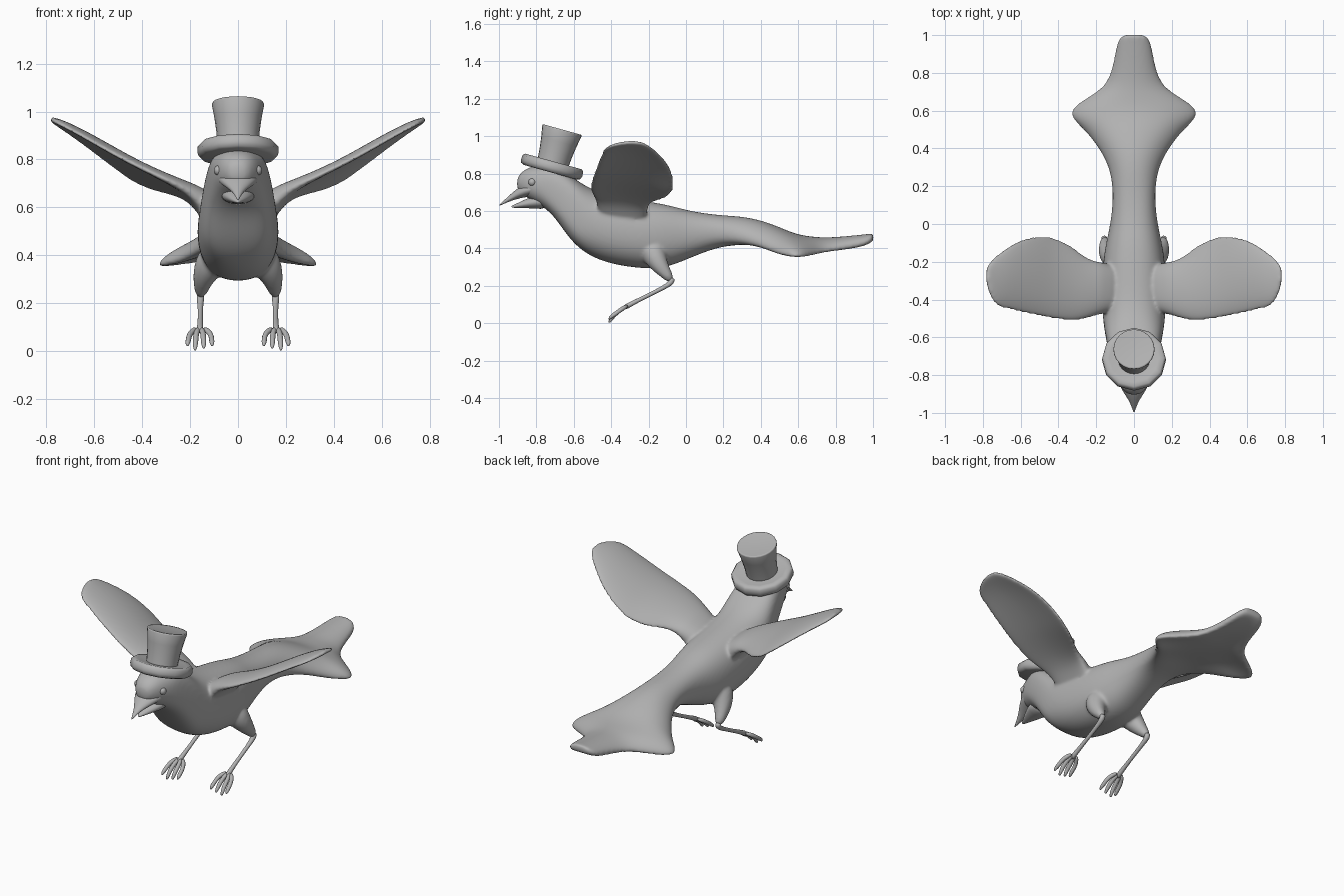
import bpy, bmesh, math
from mathutils import Vector as V

grey = bpy.data.materials.new("plain_grey")
grey.diffuse_color = (0.45, 0.45, 0.45, 1)


def ring(c, a, b, n=16, droop=0.0, p=1.0):
    """Elliptical section with half axes a and b; droop lowers its sides, p < 1 squares it."""
    pts = []
    for i in range(n):
        t = 2 * math.pi * i / n
        u, v = math.cos(t), math.sin(t)
        u, v = math.copysign(abs(u) ** p, u), math.copysign(abs(v) ** p, v)
        pts.append(V(c) + V(a) * u + V(b) * v - V((0, 0, droop * u * u)))
    return pts


def loft(bm, rings):
    """Skin a list of rings and cap both ends."""
    rows = [[bm.verts.new(p) for p in r] for r in rings]
    n = len(rows[0])
    faces = [bm.faces.new((r[i], r[(i + 1) % n], s[(i + 1) % n], s[i]))
             for r, s in zip(rows, rows[1:]) for i in range(n)]
    faces += [bm.faces.new(rows[0][::-1]), bm.faces.new(rows[-1])]
    bmesh.ops.recalc_face_normals(bm, faces=faces)


def tube(bm, path, n=8):
    """Round limb through (x, y, z, radius) points."""
    pts = [V(q[:3]) for q in path]
    rings = []
    for i, q in enumerate(path):
        d = (pts[min(i + 1, len(pts) - 1)] - pts[max(i - 1, 0)]).normalized()
        a = d.cross(V((0, 1, 0.3))).normalized()
        rings.append(ring(pts[i], a * q[3], d.cross(a) * q[3], n))
    loft(bm, rings)


def finish(name, bm, subsurf=0):
    me = bpy.data.meshes.new(name)
    bm.to_mesh(me)
    bm.free()
    me.materials.append(grey)
    me.shade_smooth()
    ob = bpy.data.objects.new(name, me)
    bpy.context.collection.objects.link(ob)
    if subsurf:
        ob.modifiers.new("round", 'SUBSURF').levels = subsurf
        ob.modifiers["round"].render_levels = subsurf
    return ob


# Body, from head to tail: y, top, bottom, half width, droop of the sides
BODY = [
    (-.905, .775, .715, .03, 0), (-.88, .81, .69, .06, 0), (-.84, .835, .665, .085, 0),
    (-.79, .845, .635, .105, 0), (-.74, .845, .605, .12, 0), (-.69, .835, .55, .132, 0),
    (-.64, .81, .475, .143, 0), (-.58, .762, .405, .155, 0), (-.5, .715, .35, .167, 0),
    (-.4, .685, .315, .172, 0), (-.28, .665, .295, .17, 0), (-.17, .648, .288, .162, 0),
    (-.08, .63, .305, .145, 0), (0, .607, .338, .127, 0), (.1, .588, .38, .114, 0),
    (.2, .578, .412, .114, .01), (.3, .573, .42, .132, .035), (.4, .555, .43, .185, .07),
    (.5, .52, .42, .265, .095), (.56, .493, .412, .338, .09), (.62, .475, .406, .338, .085),
    (.69, .465, .4, .21, .06), (.75, .46, .4, .14, .04), (.85, .466, .4, .11, .025),
    (.95, .476, .415, .094, .02), (.99, .48, .432, .075, .01), (1.003, .48, .44, .05, 0)]
bm = bmesh.new()
loft(bm, [ring((0, y, (t + b) / 2), (w, 0, 0), (0, 0, (t - b) / 2), 20, d,
               .64 if -.76 < y < -.55 else .74 if y > .45 else .88) for y, t, b, w, d in BODY])

# Wings: x, leading y, trailing y, leading z, trailing z, thickness, camber
WING = [
    (.07, -.45, -.23, .58, .56, .13, 0), (.135, -.47, -.21, .61, .585, .15, 0),
    (.17, -.48, -.2, .64, .615, .11, .01), (.205, -.487, -.195, .668, .638, .075, .015),
    (.26, -.508, -.172, .695, .655, .055, .025), (.33, -.518, -.11, .727, .665, .045, .035),
    (.42, -.508, -.065, .77, .693, .042, .042), (.5, -.493, -.055, .81, .75, .04, .042),
    (.6, -.472, -.075, .866, .827, .036, .036), (.68, -.452, -.122, .912, .887, .032, .028),
    (.745, -.435, -.175, .945, .933, .028, .018), (.788, -.315, -.225, .966, .964, .024, .005)]
for s in (1, -1):
    loft(bm, [ring((s * x, (l + t) / 2, (zl + zt) / 2 + c), (0, (l - t) / 2, (zl - zt) / 2),
                   (0, 0, th / 2), 16, c, .75) for x, l, t, zl, zt, th, c in WING])
    # Thighs
    tube(bm, [(s * .09, -.18, .4, .075), (s * .122, -.167, .355, .066), (s * .143, -.142, .31, .05),
              (s * .153, -.107, .265, .034), (s * .157, -.075, .225, .02)], 12)
body = finish("body_with_wings", bm, 2)
rm = body.modifiers.new("merge", 'REMESH')
rm.mode, rm.voxel_size, rm.use_smooth_shade = 'VOXEL', .0078, True
sm = body.modifiers.new("soften", 'SMOOTH')
sm.factor, sm.iterations = .5, 14

# Beak halves: y, half width, top, bottom
BEAK = {
    "upper_beak": [(-.78, .098, .76, .685), (-.84, .086, .76, .675), (-.89, .06, .732, .667),
                   (-.93, .03, .697, .655), (-.965, .014, .665, .642), (-1.0, .002, .632, .626)],
    "lower_beak": [(-.74, .085, .70, .605), (-.81, .066, .685, .612), (-.87, .04, .658, .615),
                   (-.91, .018, .638, .616), (-.935, .004, .627, .618)]}
for name, rows in BEAK.items():
    bm = bmesh.new()
    loft(bm, [ring((0, y, (t + b) / 2), (w, 0, 0), (0, 0, (t - b) / 2), 12)
              for y, w, t, b in rows])
    finish(name, bm, 1)

for s, side in ((1, "left"), (-1, "right")):
    # Eyes
    bm = bmesh.new()
    bmesh.ops.create_uvsphere(bm, u_segments=16, v_segments=10, radius=.021)
    bmesh.ops.translate(bm, vec=(s * .08, -.822, .754), verts=bm.verts)
    finish(side + "_eye", bm)
    # Lower legs
    bm = bmesh.new()
    tube(bm, [(s * .157, -.075, .245, .017), (s * .157, -.073, .218, .018), (s * .157, -.12, .19, .012),
              (s * .157, -.22, .14, .011), (s * .158, -.3, .1, .014), (s * .16, -.335, .08, .017)])
    finish(side + "_lower_leg", bm, 1)
    # Four toes fanning from each foot
    bm = bmesh.new()
    for root, mid, tip, z in ((.146, .112, .108, .02), (.155, .145, .143, .01),
                              (.164, .175, .179, .002), (.172, .203, .211, .02)):
        tube(bm, [(s * root, -.31, .096, .013), (s * mid, -.345, .075, .013),
                  (s * (mid + tip) / 2, -.385, .045, .013), (s * tip, -.405, z + .012, .01),
                  (s * tip, -.412, z, .004)])
    finish(side + "_foot", bm, 1)

# Hat parts: turned profiles of (radius, height), tilted back
HAT = {
    "hat_brim": (12, [(.001, -.028), (.148, -.029), (.164, -.022), (.17, -.005), (.168, .02),
                      (.157, .031), (.13, .028), (.08, .022)]),
    "hat_crown": (24, [(.084, -.02), (.086, .03), (.09, .08), (.098, .14), (.109, .2),
                       (.107, .208), (.1, .207), (.001, .205)])}
for name, (n, prof) in HAT.items():
    bm = bmesh.new()
    loft(bm, [ring((0, 0, z), (r, 0, 0), (0, r, 0), n) for r, z in prof])
    hat = finish(name, bm)
    hat.location = (0, -.717, .835)
    hat.rotation_euler.x = math.radians(-15.5)
